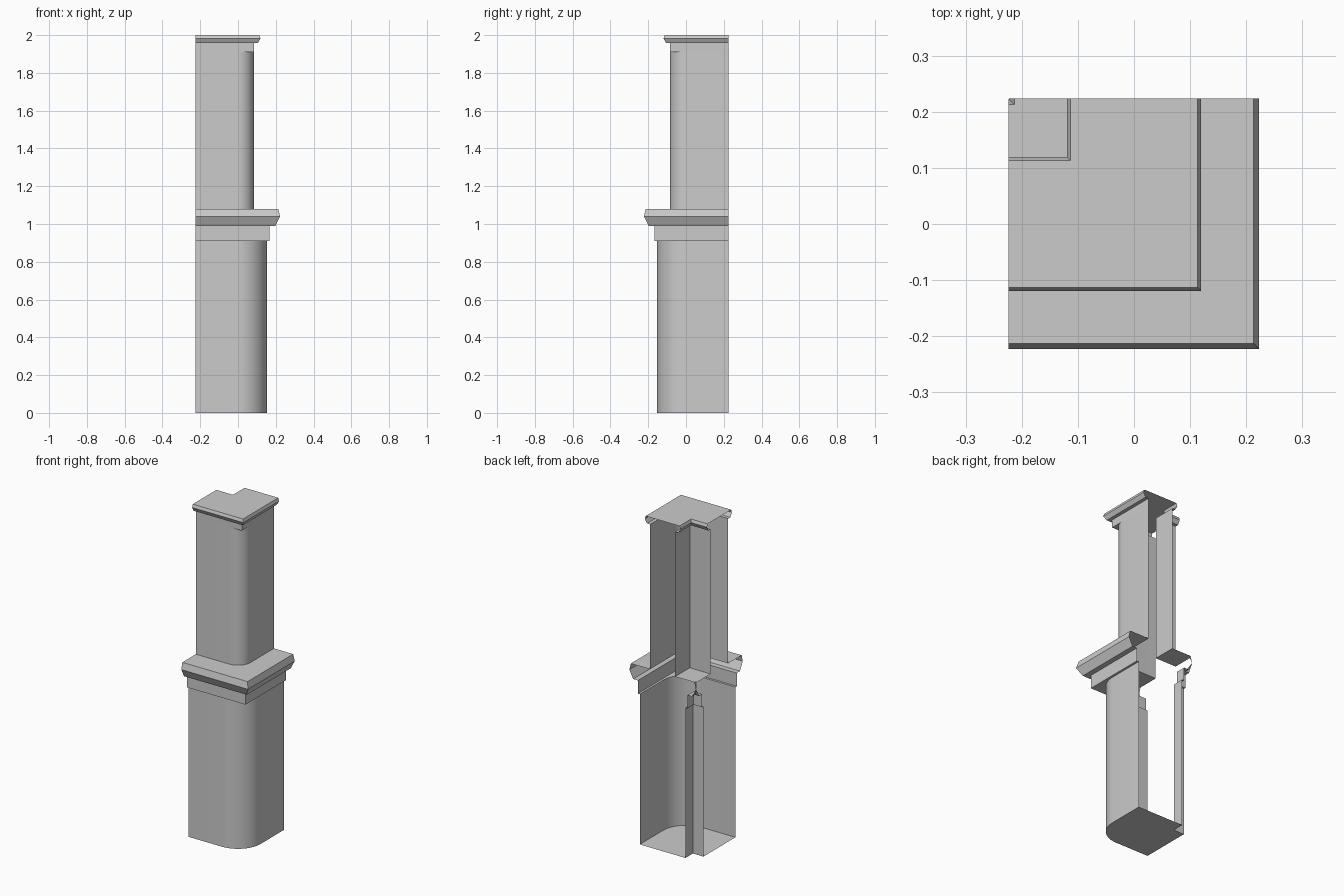
import bpy, bmesh, math

if "Cube" in bpy.data.objects:
    bpy.data.objects.remove(bpy.data.objects["Cube"])

END = 0.224   # where both arms of the L-shaped corner pillar are cut open
N = 12        # segments of the rounded outer corner (even)


def outer_path(d, rounded):
    """Outer side of the L at offset d, corner either round or square."""
    pts = [(-END, -d)]
    for i in range(N + 1):
        a = -math.pi / 2 + i * math.pi / 2 / N
        c, s = math.cos(a), math.sin(a)
        k = d if rounded else d / max(abs(c), abs(s))
        pts.append((k * c, k * s))
    return pts + [(d, END)]


def inner_path(d):
    """Inner side of the L, always a square corner."""
    return [(-d, END), (-d, d), (-END, d)]


def sweep(name, profile, cap_top=False, cap_bottom=False):
    """Profile rows are (offset, height, rounded), from bottom to top."""
    bm = bmesh.new()
    sides = []
    for path in (outer_path, lambda d, r: inner_path(d)):
        rings = [[bm.verts.new((x, y, z)) for x, y in path(d, r)]
                 for d, z, r in profile]
        for lo, hi in zip(rings, rings[1:]):
            for i in range(len(lo) - 1):
                bm.faces.new((lo[i], lo[i + 1], hi[i + 1], hi[i]))
        sides.append(rings)
    if cap_top:
        bm.faces.new(sides[0][-1] + sides[1][-1])
    if cap_bottom:
        bm.faces.new((sides[0][0] + sides[1][0])[::-1])
    # collapse the overhang where shaft and band are flush
    bmesh.ops.remove_doubles(bm, verts=bm.verts, dist=0.0001)
    bmesh.ops.dissolve_degenerate(bm, edges=bm.edges, dist=0.0001)
    mesh = bpy.data.meshes.new(name)
    bm.to_mesh(mesh)
    bm.free()
    ob = bpy.data.objects.new(name, mesh)
    bpy.context.collection.objects.link(ob)
    bpy.ops.object.select_all(action='DESELECT')
    ob.select_set(True)
    bpy.context.view_layer.objects.active = ob
    bpy.ops.object.shade_smooth_by_angle(angle=math.radians(25))
    return ob


# Lower shaft with its rounded corner and closed base
sweep("lower_shaft", [(0.153, 0, True), (0.153, 0.91, True)], cap_bottom=True)

# Middle band, flared moulding and ledge running in to the upper shaft
sweep("middle_cornice", [
    (0.153, 0.91, True), (0.166, 0.91, False), (0.166, 0.99, False),
    (0.197, 0.99, False), (0.223, 1.04, False), (0.213, 1.08, False),
    (0.084, 1.08, True)])

# Upper shaft
sweep("upper_shaft", [(0.084, 1.08, True), (0.084, 1.91, True)])

# Top band flush with the shaft, flared moulding and flat cap
sweep("top_cornice", [
    (0.084, 1.91, True), (0.084, 1.91, False), (0.084, 1.957, False),
    (0.105, 1.957, False), (0.119, 1.982, False), (0.113, 2.0, False)],
    cap_top=True)
